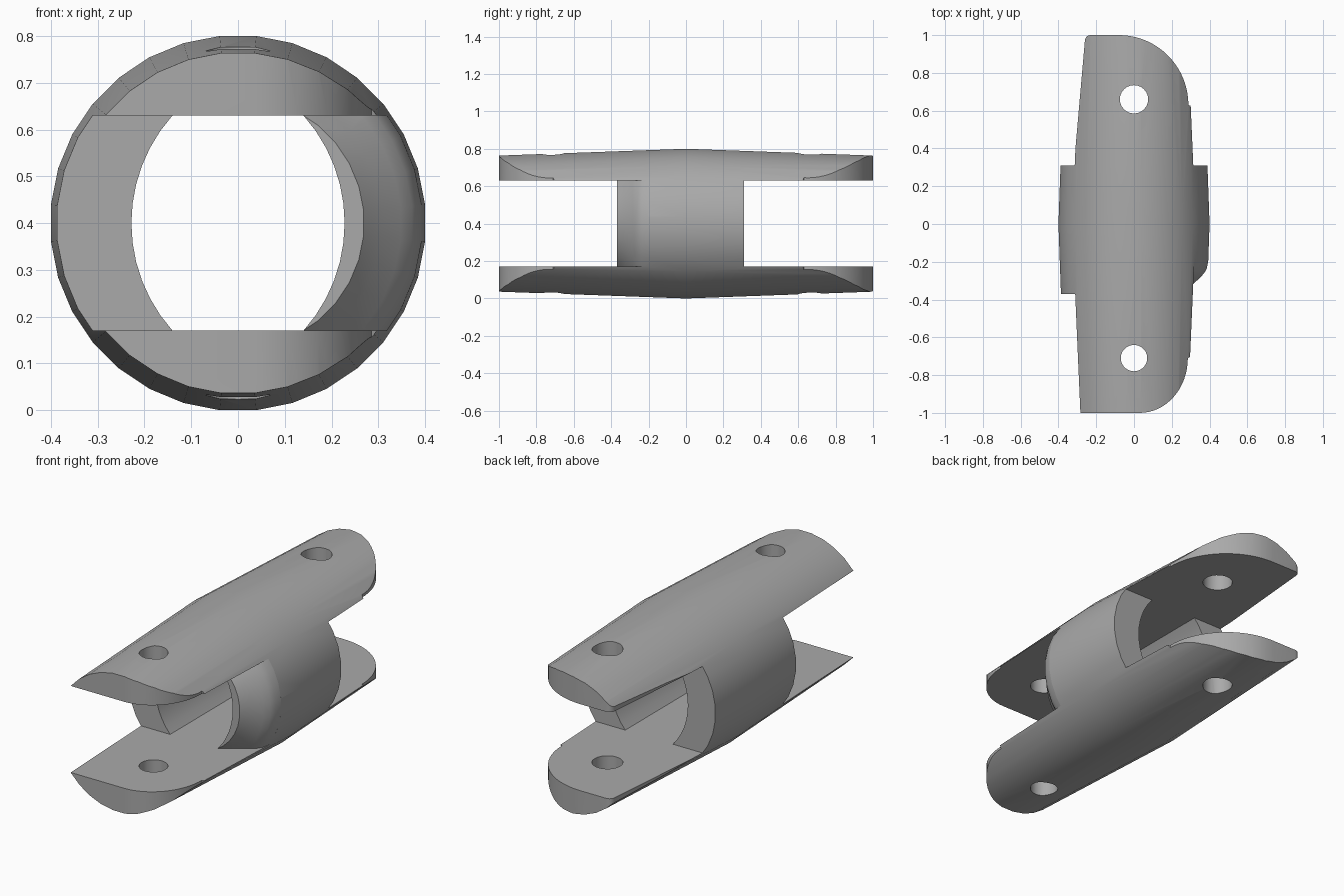
import bpy, bmesh, math
from mathutils import Vector

cube = bpy.data.objects.get("Cube")
if cube:
    bpy.data.objects.remove(cube, do_unlink=True)

SIDES = 32
AXIS_Z = 0.4
GAP = 0.23             # half height of the opening between the jaws
FRONT, BACK = -0.37, 0.31   # ends of the side walls

grey = bpy.data.materials.new("plain_grey")
grey.use_nodes = True
grey.diffuse_color = (0.4, 0.4, 0.4, 1)
grey.node_tree.nodes["Principled BSDF"].inputs["Base Color"].default_value = (0.4, 0.4, 0.4, 1)


def finish(bm, name):
    bmesh.ops.recalc_face_normals(bm, faces=bm.faces)
    mesh = bpy.data.meshes.new(name)
    bm.to_mesh(mesh)
    bm.free()
    mesh.materials.append(grey)
    obj = bpy.data.objects.new(name, mesh)
    bpy.context.collection.objects.link(obj)
    return obj


def prism(name, outline, start, end, along):
    """Extrude an outline along y (points are x, z) or z (points are x, y)."""
    bm = bmesh.new()
    place = (lambda p: (p[0], start, p[1])) if along == "y" else (lambda p: (p[0], p[1], start))
    face = bm.faces.new([bm.verts.new(place(p)) for p in outline])
    step = Vector((0, end - start, 0)) if along == "y" else Vector((0, 0, end - start))
    top = bmesh.ops.extrude_face_region(bm, geom=[face])["geom"]
    bmesh.ops.translate(bm, vec=step, verts=[v for v in top if isinstance(v, bmesh.types.BMVert)])
    return finish(bm, name)


def box(name, x0, x1, y0, y1):
    z0, z1 = AXIS_Z - GAP, AXIS_Z + GAP
    return prism(name, [(x0, z0), (x1, z0), (x1, z1), (x0, z1)], y0, y1, "y")


def revolve(name, profile, closed):
    """Spin (y, radius) points about the long axis."""
    bm = bmesh.new()
    rings = []
    for y, r in profile:
        angles = [2 * math.pi * (i + 0.5) / SIDES for i in range(SIDES)]
        rings.append([bm.verts.new((r * math.cos(a), y, AXIS_Z + r * math.sin(a))) for a in angles])
    pairs = list(zip(rings, rings[1:]))
    if closed:
        pairs.append((rings[-1], rings[0]))
    else:
        bm.faces.new(rings[0])
        bm.faces.new(rings[-1])
    for a, b in pairs:
        for i in range(SIDES):
            j = (i + 1) % SIDES
            bm.faces.new((a[i], a[j], b[j], b[i]))
    return finish(bm, name)


def arc(cx, cy, rx, ry, start, end, steps):
    angles = [math.radians(start + (end - start) * i / steps) for i in range(steps + 1)]
    return [(cx + rx * math.cos(a), cy + ry * math.sin(a)) for a in angles]


def cut(target, cutter, operation="DIFFERENCE"):
    mod = target.modifiers.new(cutter.name, "BOOLEAN")
    mod.operation = operation
    mod.solver = "EXACT"
    mod.object = cutter
    bpy.context.view_layer.objects.active = target
    bpy.ops.object.modifier_apply(modifier=mod.name)
    bpy.data.objects.remove(cutter, do_unlink=True)


# Barrel tapering gently from the middle to both ends
def barrel_radius(y):
    return 0.402 - 0.0365 * abs(y)


body = revolve("clamp_body", [(y, barrel_radius(y)) for y in (-1.1, 0, 1.1)], False)

# Plan outline: rounded corners on one side, nearly square on the other
plan = [(-0.5, -1)]
plan += arc(0.03, -0.71, 0.255, 0.29, -90, 0, 16)
plan += [(0.5, -0.6), (0.5, 0.55)]
plan += arc(-0.08, 0.63, 0.368, 0.37, 0, 90, 20)
plan += arc(-0.23, 0.97, 0.03, 0.03, 90, 175, 5)
plan += [(-0.31, 0.4), (-0.5, 0.4)]
cut(body, prism("plan_cutter", plan, -0.5, 1.5, "z"), "INTERSECT")

# Slots that separate the upper and lower jaws
cut(body, box("front_slot", -1, 1, -1.5, FRONT))
cut(body, box("back_slot", -1, 1, BACK, 1.5))

# Lens shaped bore between the two side walls
lens_r, lens_c = 0.345, 0.117
half = math.degrees(math.asin(GAP / lens_r))
lens = arc(-lens_c, AXIS_Z, lens_r, lens_r, -half, half, 12)
lens += arc(lens_c, AXIS_Z, lens_r, lens_r, 180 - half, 180 + half, 12)
cut(body, prism("bore", lens, -0.6, 0.6, "y"))

# Rounded shoulder on the front of one side wall
shoulder = [(-0.2, 0.3945), (-0.235, 0.387), (-0.26, 0.374), (-0.285, 0.35),
            (-0.325, 0.308), (FRONT, 0.27), (-0.45, 0.27), (-0.45, 0.6), (-0.2, 0.6)]
ring = revolve("shoulder_cutter", shoulder, True)
cut(ring, box("shoulder_limit", 0, 1, -1, 1), "INTERSECT")
cut(body, ring)

# Vertical pin holes through both jaws
for y, r in ((0.66, 0.075), (-0.71, 0.07)):
    cut(body, prism("pin_hole", arc(0, y, r, r, 0, 345, 23), -0.5, 1.5, "z"))

# Smooth curved surfaces, crisp rims
bpy.ops.object.select_all(action="DESELECT")
body.select_set(True)
bpy.context.view_layer.objects.active = body
bpy.ops.object.shade_smooth_by_angle(angle=math.radians(30))
